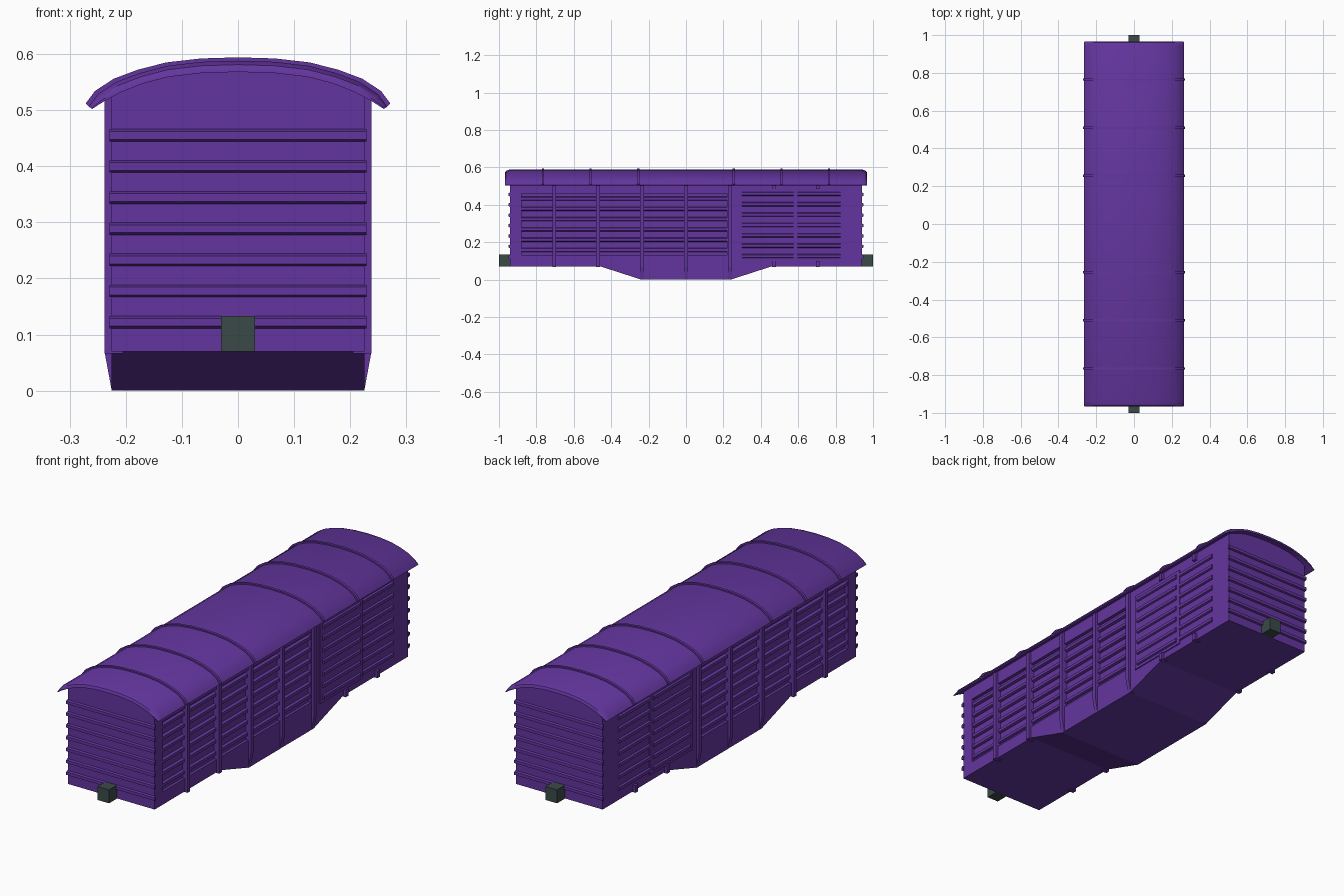
import bpy, bmesh

if "Cube" in bpy.data.objects:
    bpy.data.objects.remove(bpy.data.objects["Cube"])


def material(name, rgb):
    m = bpy.data.materials.new(name)
    m.diffuse_color = (*rgb, 1)
    m.use_nodes = True
    m.node_tree.nodes["Principled BSDF"].inputs["Base Color"].default_value = m.diffuse_color
    return m


PURPLE = material("purple paint", (0.127, 0.036, 0.345))
DARK = material("dark grey green", (0.042, 0.068, 0.064))


def loft(name, rings, mat=PURPLE, mirror="", smooth=False):
    """Skin a row of equal-length closed rings and cap both ends."""
    bm = bmesh.new()
    vs = [[bm.verts.new(p) for p in r] for r in rings]
    n = len(rings[0])
    for a, b in zip(vs, vs[1:]):
        for i in range(n):
            j = (i + 1) % n
            bm.faces.new((a[i], a[j], b[j], b[i]))
    bm.faces.new(vs[0])
    bm.faces.new(vs[-1])
    bmesh.ops.recalc_face_normals(bm, faces=bm.faces)
    me = bpy.data.meshes.new(name)
    bm.to_mesh(me)
    bm.free()
    me.materials.append(mat)
    ob = bpy.data.objects.new(name, me)
    bpy.context.collection.objects.link(ob)
    if mirror:
        mod = ob.modifiers.new("mirror", "MIRROR")
        mod.use_axis = [a in mirror for a in "xyz"]
    if smooth:
        bpy.context.view_layer.objects.active = ob
        ob.select_set(True)
        bpy.ops.object.shade_smooth_by_angle(angle=0.6)
        ob.select_set(False)
    return ob


def along_y(name, prof, y0, y1, **kw):
    return loft(name, [[(x, y, z) for x, z in prof] for y in (y0, y1)], **kw)


def along_x(name, prof, x0, x1, **kw):
    return loft(name, [[(x, y, z) for y, z in prof] for x in (x0, x1)], **kw)


def box(name, x0, x1, y0, y1, z0, z1, **kw):
    return along_y(name, [(x0, z0), (x1, z0), (x1, z1), (x0, z1)], y0, y1, **kw)


def slat(base, out, z):
    """Half-hexagon rib section standing on a wall at 'base'."""
    return [(base - 0.003, z - 0.011), (base, z - 0.011), (out, z - 0.007),
            (out, z + 0.007), (base, z + 0.011), (base - 0.003, z + 0.011)]


def full(half):
    return [(-x, z) for x, z in reversed(half[1:])] + half


# Roof cross-sections (right half, centre outwards)
OUTER = [(0, .588), (.065, .586), (.125, .579), (.175, .566), (.217, .55), (.25, .528), (.266, .506)]
INNER = [(0, .568), (.065, .566), (.125, .559), (.17, .547), (.208, .532), (.238, .516), (.26, .502)]

# Body core with curved end walls
top = [(x, z + .005) for x, z in INNER[:5]]
along_y("body_core", [(.212, .07)] + top[::-1] + [(-x, z) for x, z in top[1:]] + [(-.212, .07)], -.94, .94)

# Lowered belly
along_x("belly", [(-.46, .071), (-.24, 0), (.24, 0), (.46, .071)], -.225, .225)

# Side wall framing around the recessed panels
box("bottom_rail", .205, .225, -.94, .94, .07, .13, mirror="x")
box("top_rail", .205, .225, -.94, .94, .46, .532, mirror="x")
box("front_stile", .205, .225, -.94, -.88, .13, .46, mirror="x")
box("door_wall", .205, .225, .22, .94, .13, .46, mirror="x")

# Slats of the recessed side panels
for i in range(6):
    along_y("panel_slat", slat(.212, .222, .158 + .055 * i), -.88, .22, mirror="x", smooth=True)

# Vertical side posts, the middle three running down the belly
for y in (-.705, -.47, -.235, 0, .235):
    if abs(y) < .3:
        prof = [(.205, 0), (.225, 0), (.238, .07), (.238, .525), (.205, .525)]
    else:
        prof = [(.205, .066), (.238, .066), (.238, .525), (.205, .525)]
    along_y("side_post", prof, y - .01, y + .01, mirror="x")

# Post stubs above and below the door
for y in (.47, .705):
    box("lower_post_stub", .205, .238, y - .01, y + .01, .066, .1, mirror="x")
    box("upper_post_stub", .205, .238, y - .01, y + .01, .485, .525, mirror="x")

# Sliding door with slats, and the slatted wall next to it
box("sliding_door", .205, .23, .28, .595, .1, .485, mirror="x")
for i in range(7):
    z = .125 + .0555 * i
    along_y("door_slat", slat(.23, .237, z), .3, .575, mirror="x", smooth=True)
    along_y("wall_slat", slat(.225, .233, z), .595, .825, mirror="x", smooth=True)

# Ribs across both end walls
for i in range(7):
    along_x("end_rib", slat(.94, .948, .122 + .0555 * i), -.229, .229, mirror="y", smooth=True)

# Arched roof with rounded ends
rings = []
for y, t in ((-.967, .75), (-.962, .35), (-.945, 0), (.945, 0), (.962, .35), (.967, .75)):
    edge = [(a + (c - a) * t, b + (d - b) * t) for (a, b), (c, d) in zip(OUTER, INNER)]
    rings.append([(x, y, z) for x, z in full(edge) + full(INNER)[::-1]])
loft("roof", rings, smooth=True)

# Roof hoops
hoop = [(x * 1.02, z + .006) for x, z in OUTER]
hoop_ring = full(hoop) + full(OUTER)[::-1]
for y in (.255, .51, .765):
    along_y("roof_hoop", hoop_ring, y - .006, y + .006, mirror="y", smooth=True)

# Couplers
box("coupler", -.03, .03, .93, 1, .07, .133, mat=DARK, mirror="y")
